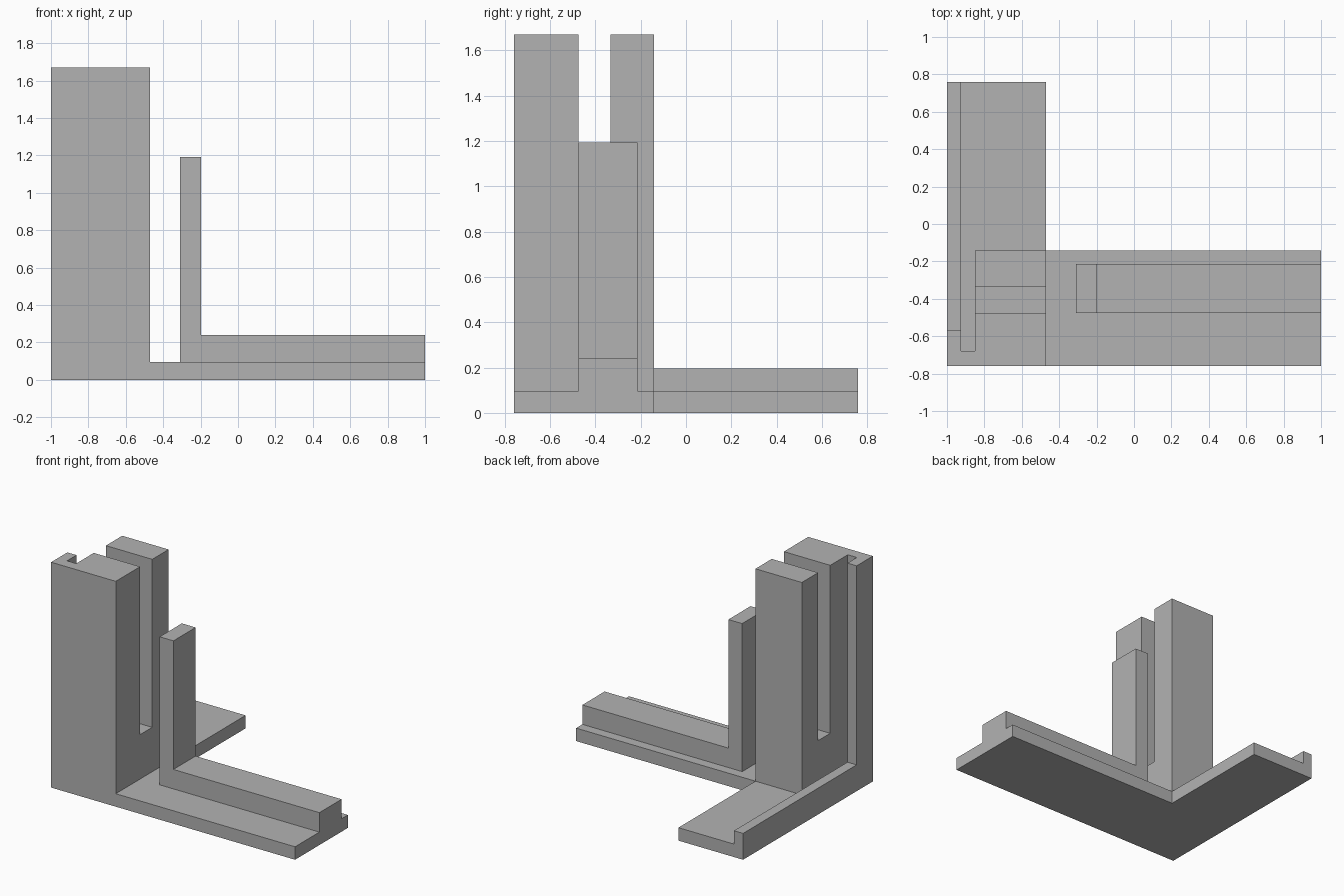
import bpy
import bmesh

cube = bpy.data.objects.get("Cube")
if cube:
    bpy.data.objects.remove(cube, do_unlink=True)

GREY = (0.448, 0.448, 0.448, 1.0)
grey = bpy.data.materials.new("plain_grey")
grey.use_nodes = True
grey.diffuse_color = GREY
for node in grey.node_tree.nodes:
    if node.type == "BSDF_PRINCIPLED":
        node.inputs["Base Color"].default_value = GREY


def extrude(name, outline, axis, low, high):
    """Extrude a closed 2D outline along z (outline is x, y) or y (outline is x, z)."""
    def place(a, b, depth):
        return (a, b, depth) if axis == "z" else (a, depth, b)

    bm = bmesh.new()
    face = bm.faces.new([bm.verts.new(place(a, b, low)) for a, b in outline])
    grown = bmesh.ops.extrude_face_region(bm, geom=[face], use_keep_orig=True)
    verts = [g for g in grown["geom"] if isinstance(g, bmesh.types.BMVert)]
    bmesh.ops.translate(bm, verts=verts, vec=place(0, 0, high - low))
    bmesh.ops.recalc_face_normals(bm, faces=bm.faces)
    mesh = bpy.data.meshes.new(name)
    bm.to_mesh(mesh)
    bm.free()
    mesh.materials.append(grey)
    obj = bpy.data.objects.new(name, mesh)
    bpy.context.collection.objects.link(obj)
    return obj


def rect(x0, x1, y0, y1):
    return [(x0, y0), (x1, y0), (x1, y1), (x0, y1)]


# Shared levels and lines
LEFT, RIGHT = -1.0, 1.0
FRONT, BACK = -0.76, 0.76
INNER_X, INNER_Y = -0.47, -0.142
FLOOR, RIM_TOP, SLOT_FLOOR, TOWER_TOP = 0.096, 0.195, 0.425, 1.67
RIM_X, CORE_X = -0.925, -0.85
SLOT_FRONT, SLOT_BACK = -0.475, -0.333
WALL_END, GROOVE_END = -0.57, -0.68

# L-shaped base plate
extrude("base_plate", [(LEFT, FRONT), (RIGHT, FRONT), (RIGHT, INNER_Y),
                       (INNER_X, INNER_Y), (INNER_X, BACK), (LEFT, BACK)],
        "z", 0, FLOOR)

# Front tower, with a narrow groove behind its side wall
extrude("front_tower", [(LEFT, FRONT), (INNER_X, FRONT), (INNER_X, SLOT_FRONT),
                        (CORE_X, SLOT_FRONT), (CORE_X, GROOVE_END),
                        (RIM_X, GROOVE_END), (RIM_X, WALL_END), (LEFT, WALL_END)],
        "z", FLOOR, TOWER_TOP)

# Rear tower and the low block at the bottom of the slot
extrude("rear_tower", rect(CORE_X, INNER_X, SLOT_BACK, INNER_Y), "z", FLOOR, TOWER_TOP)
extrude("slot_floor", rect(CORE_X, INNER_X, SLOT_FRONT, SLOT_BACK), "z", FLOOR, SLOT_FLOOR)

# Low rim along the outer edge of the rear arm
extrude("side_rim", rect(LEFT, RIM_X, WALL_END, BACK), "z", FLOOR, RIM_TOP)

# Upright post with a long rail, in one L-shaped profile
extrude("post_and_rail", [(-0.31, FLOOR), (RIGHT, FLOOR), (RIGHT, 0.24),
                          (-0.197, 0.24), (-0.197, 1.193), (-0.31, 1.193)],
        "y", SLOT_FRONT, -0.215)
